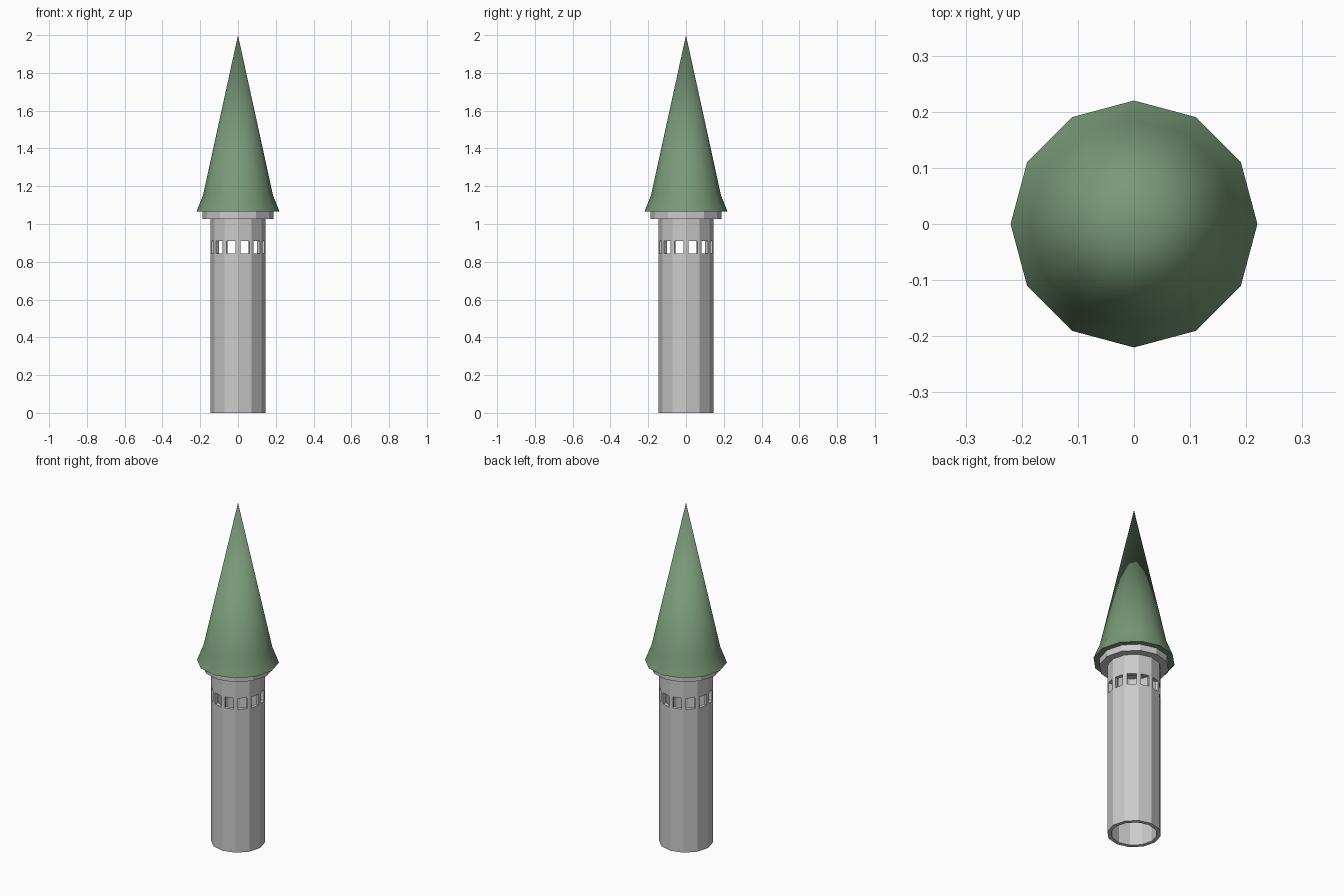
import bpy, bmesh, math
from mathutils import Vector

if "Cube" in bpy.data.objects:
    bpy.data.objects.remove(bpy.data.objects["Cube"])

SIDES = 12


def corner(i, r, z):
    a = 2 * math.pi * i / SIDES
    return Vector((r * math.cos(a), r * math.sin(a), z))


def make_object(name, bm):
    bmesh.ops.remove_doubles(bm, verts=bm.verts, dist=1e-5)
    bmesh.ops.recalc_face_normals(bm, faces=bm.faces)
    me = bpy.data.meshes.new(name)
    bm.to_mesh(me)
    bm.free()
    ob = bpy.data.objects.new(name, me)
    bpy.context.collection.objects.link(ob)
    return ob


def lathe(name, profile):
    """Closed solid with SIDES sides from (radius, z) points, bottom to top."""
    bm = bmesh.new()
    rings = []
    for r, z in profile:
        if r == 0:
            rings.append([bm.verts.new((0, 0, z))] * SIDES)
        else:
            rings.append([bm.verts.new(corner(i, r, z)) for i in range(SIDES)])
    for lo, hi in zip(rings, rings[1:]):
        for i in range(SIDES):
            j = (i + 1) % SIDES
            bm.faces.new(dict.fromkeys((lo[i], lo[j], hi[j], hi[i])))
    bm.faces.new(rings[0][::-1])
    if profile[-1][0] > 0:
        bm.faces.new(rings[-1])
    return make_object(name, bm)


# Hollow tower wall: one sheet with a window opening in every facet
bm = bmesh.new()
R = 0.145
cols = [0, 0.175, 0.825, 1]
rows = [0, 0.845, 0.91, 1.03]
for i in range(SIDES):
    for c in range(3):
        for k in range(3):
            if c == 1 and k == 1:
                continue
            quad = [(cols[c], rows[k]), (cols[c + 1], rows[k]),
                    (cols[c + 1], rows[k + 1]), (cols[c], rows[k + 1])]
            bm.faces.new([bm.verts.new(corner(i, R, z).lerp(corner(i + 1, R, z), t))
                          for t, z in quad])
tower = make_object("tower_wall", bm)
wall = tower.modifiers.new("wall_thickness", 'SOLIDIFY')
wall.thickness = 0.021
wall.offset = -1
wall.use_even_offset = True

# Collar under the roof
lathe("collar", [(0.188, 1.027), (0.188, 1.066)])

# Flared spire roof
roof = lathe("roof", [(0.22, 1.065), (0.185, 1.153), (0, 2.0)])
mat = bpy.data.materials.new("roof_green")
mat.diffuse_color = (0.19, 0.32, 0.19, 1)
mat.use_nodes = True
mat.node_tree.nodes["Principled BSDF"].inputs["Base Color"].default_value = mat.diffuse_color
roof.data.materials.append(mat)
bpy.ops.object.select_all(action='DESELECT')
roof.select_set(True)
bpy.context.view_layer.objects.active = roof
bpy.ops.object.shade_smooth_by_angle(angle=math.radians(50))
